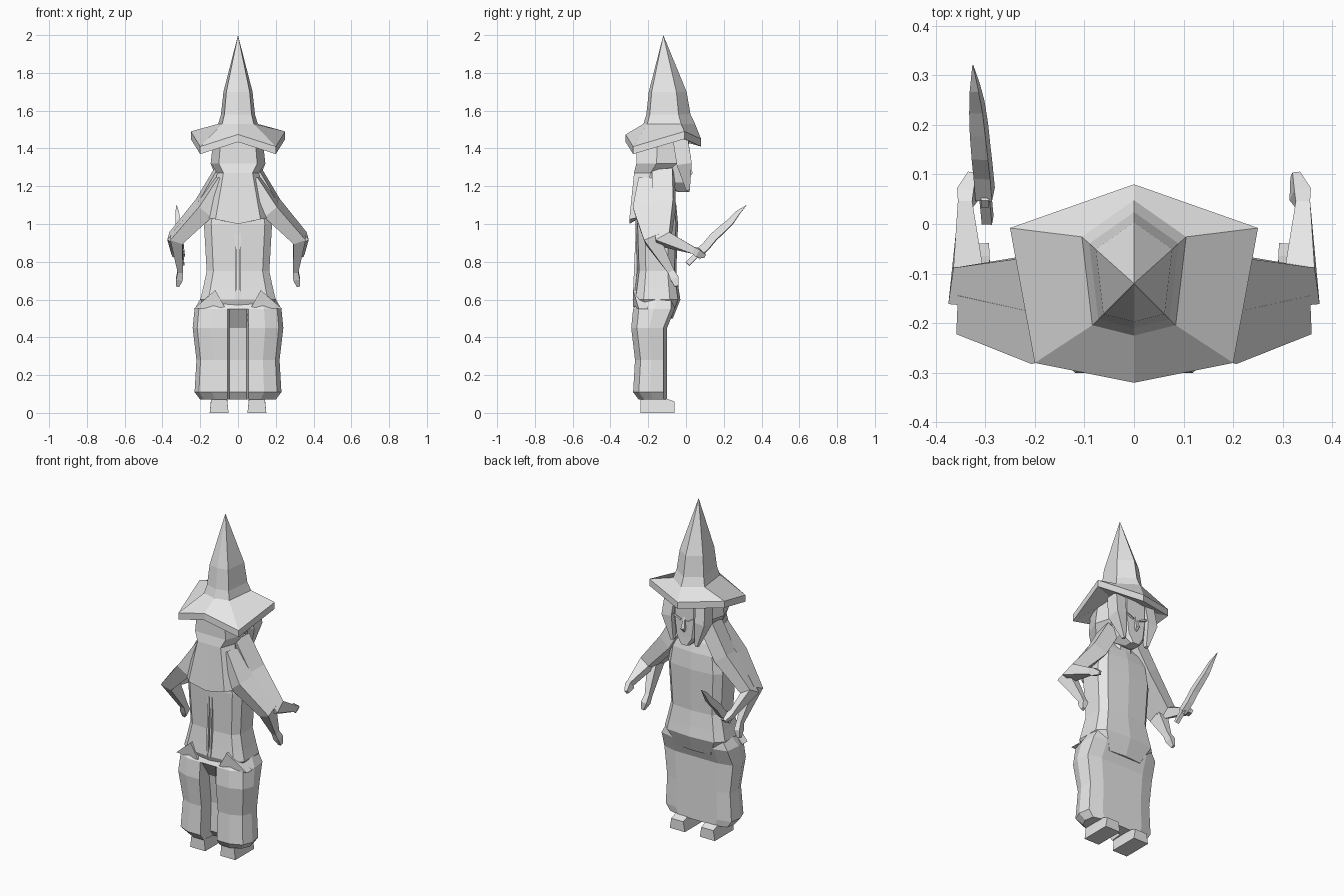
import bpy, bmesh, math
from mathutils import Vector

default_cube = bpy.data.objects.get("Cube")
if default_cube:
    bpy.data.objects.remove(default_cube)

grey = bpy.data.materials.new("plain grey")
grey.use_nodes = True
grey.diffuse_color = (0.8, 0.8, 0.8, 1)
grey.node_tree.nodes["Principled BSDF"].inputs["Base Color"].default_value = grey.diffuse_color


def loft(name, rings):
    """Skin equal-length rings of points with flat faces and close both ends."""
    bm = bmesh.new()
    rows = [[bm.verts.new(point) for point in ring] for ring in rings]
    for lower, upper in zip(rows, rows[1:]):
        for i in range(len(lower)):
            bm.faces.new((lower[i - 1], lower[i], upper[i], upper[i - 1]))
    bm.faces.new(rows[0])
    bm.faces.new(rows[-1])
    bmesh.ops.remove_doubles(bm, verts=bm.verts, dist=0.001)
    bmesh.ops.recalc_face_normals(bm, faces=bm.faces)
    mesh = bpy.data.meshes.new(name)
    bm.to_mesh(mesh)
    bm.free()
    mesh.materials.append(grey)
    part = bpy.data.objects.new(name, mesh)
    bpy.context.collection.objects.link(part)
    return part


def oval(z, half, depth, centre, sides=10):
    """Rounded-box cross-section, half wide and deep either way of the centre."""
    ring = []
    for k in range(sides):
        angle = math.tau * (k + 0.5) / sides
        c, s = math.cos(angle), math.sin(angle)
        x = math.copysign(math.sqrt(abs(c)), c) * half
        y = math.copysign(math.sqrt(abs(s)), s) * depth
        ring.append((x, centre + y, z))
    return ring


def mirror_ring(half_ring):
    """Complete a half outline whose first and last points lie on the middle plane."""
    return half_ring + [(-x, y, z) for x, y, z in reversed(half_ring[1:-1])]


def tube(name, path, sizes, flip=1):
    """Four-sided limb along a path, with one size per point."""
    points = [Vector((x * flip, y, z)) for x, y, z in path]
    reference = Vector((0, 1, 0.3))
    rings = []
    for i, (point, size) in enumerate(zip(points, sizes)):
        before = points[max(i - 1, 0)]
        after = points[min(i + 1, len(points) - 1)]
        along = (after - before).normalized()
        u = (reference - along * reference.dot(along)).normalized() * size
        v = along.cross(u) * 0.8
        rings.append([point + u + v, point + u - v, point - u - v, point - u + v])
    return loft(name, rings)


# Hat: six-sided drooping brim, then the pointed crown
HAT_AXIS = -0.12


def hat_ring(z, half, peak_reach, back_reach, droop):
    peak, back = half * peak_reach, half * back_reach
    return mirror_ring([
        (0, HAT_AXIS + peak, z - droop / 2),
        (half, HAT_AXIS + peak * 0.56, z),
        (half * 0.8, HAT_AXIS - back * 0.8, z - droop),
        (0, HAT_AXIS - back, z - droop / 5)])


hat = [hat_ring(1.45, 0.1, 1, 1, 0)]
hat += [hat_ring(z, 0.25, 0.8, 0.8, 0.08) for z in (1.45, 1.49)]
hat += [hat_ring(z, half, 1.6, 1, 0)
        for z, half in ((1.53, 0.105), (1.58, 0.09), (1.7, 0.077), (2, 0))]
loft("hat", hat)

# Head, narrowing to the chin while the face stays in one plane
head = []
for z, half in ((1.17, 0.03), (1.22, 0.08), (1.32, 0.1), (1.45, 0.1)):
    depth = half * 1.1
    head.append(oval(z, half, depth, 0.02 - depth, sides=8))
loft("head", head)
tube("nose", [(0, 0.01, 1.34), (0, 0.02, 1.27), (0, 0.015, 1.25)], (0.005, 0.015, 0.005))
loft("neck", [oval(z, 0.06, 0.06, -0.13, sides=8) for z in (1.15, 1.25)])

# Long hair, pinched at the nape and spreading over the back to a pointed hem
hair = []
for z, half, front in ((1.45, 0.13, -0.04), (1.32, 0.145, -0.05),
                       (1.27, 0.11, -0.1), (1.06, 0.17, -0.2)):
    back = front / 4 - 0.25
    hem = max(0, half - 0.145) * 2
    hair.append(mirror_ring([
        (0, front, z),
        (half * 0.8, front, z),
        (half, (front + back) / 2, z - hem / 2),
        (half * 0.7, back, z - hem * 0.7),
        (0, back, z - hem * 1.2)]))
loft("hair", hair)

# Gown bodice, drawn in at the waist and shoulders
bodice = ((0.5, 0.14), (0.6, 0.205), (0.66, 0.19), (0.75, 0.17),
          (1, 0.185), (1.1, 0.17), (1.16, 0.14), (1.22, 0.08))
loft("bodice", [oval(z, half, half * 0.61, -0.155) for z, half in bodice])

# Skirt with a deep pleat down the back, fading out at the hips
skirt = []
for z, half in ((0.07, 0.2), (0.11, 0.23), (0.28, 0.22), (0.45, 0.24), (0.55, 0.23), (0.62, 0.19)):
    at_hips = z > 0.5
    back = -0.05 - half
    front = -0.06 if at_hips else -0.1
    pleat = back if at_hips else back + 0.08
    skirt.append(mirror_ring([
        (0, front, z),
        (half * 0.6, front, z),
        (half * 0.95, front - 0.02, z),
        (half, (front + back) / 2, z),
        (half * 0.9, back + 0.03, z),
        (half * 0.6, back, z),
        (0.055, back, z),
        (0.045, pleat, z),
        (0, pleat, z)]))
loft("skirt", skirt)

# Shared shape of both pairs of arms: shoulder, sleeve, elbow, wrist, knuckles, fingertips
ARM_SIZES = (0.055, 0.055, 0.042, 0.018, 0.022, 0.01)
ARM_PATHS = {
    "forward_arm": [(0.08, -0.12, 1.27), (0.18, -0.115, 1.1), (0.34, -0.12, 0.92),
                    (0.34, 0.04, 0.86), (0.335, 0.06, 0.85), (0.325, 0.1, 0.83)],
    "lowered_arm": [(0.08, -0.19, 1.22), (0.18, -0.22, 1.07), (0.325, -0.18, 0.92),
                    (0.305, -0.08, 0.75), (0.31, -0.06, 0.71), (0.32, -0.05, 0.67)],
}

for side, flip in (("left", 1), ("right", -1)):
    for name, path in ARM_PATHS.items():
        tube(side + "_" + name, path, ARM_SIZES, flip)

    # Locks of hair and brows framing the face
    tube(side + "_hair_lock", [(0.1, -0.03, 1.45), (0.11, -0.01, 1.32), (0.08, 0.01, 1.18)],
         (0.04, 0.04, 0.01), flip)
    tube(side + "_brow", [(0.02, 0.02, 1.32), (0.07, 0.02, 1.34)], (0.005, 0.005), flip)

    # Raised seam beside the spine
    tube(side + "_spine_seam", [(0.01, -0.275, 0.6), (0.01, -0.26, 0.95)],
         (0.007, 0.007), flip)

    # Pointed flap lying over the hip
    flap = [(0.12, -0.28, 0.65), (0.07, -0.28, 0.56), (0.235, -0.25, 0.55)]
    loft(side + "_hip_flap", [[(x * flip, y + inset, z) for x, y, z in flap]
                              for inset in (0, 0.05)])

    # Shoe sloping down to the toe
    shoe = []
    for y, height in ((-0.24, 0.09), (-0.17, 0.1), (-0.06, 0.06)):
        shoe.append([(0.05 * flip, y, 0), (0.15 * flip, y, 0),
                     (0.14 * flip, y, height), (0.06 * flip, y, height)])
    loft(side + "_shoe", shoe)

# Dagger with a lightly waved blade, held in the right hand
grip = Vector((-0.3, 0.06, 0.84))
reach = Vector((-0.025, 0.26, 0.26))
across = Vector((0, 0.02, -0.02))
tube("dagger_handle", [grip - reach / 5, grip], (0.013, 0.013))
tube("dagger_guard", [grip - across, grip + across], (0.01, 0.01))
steps = 6
blade, widths = [], []
for k in range(steps + 1):
    t = k / steps
    wave = across * math.sin(t * math.tau * 2) / 8
    blade.append(grip + reach * t + wave)
    widths.append(0.02 * (1.05 - t ** 4))
tube("dagger_blade", blade, widths)
